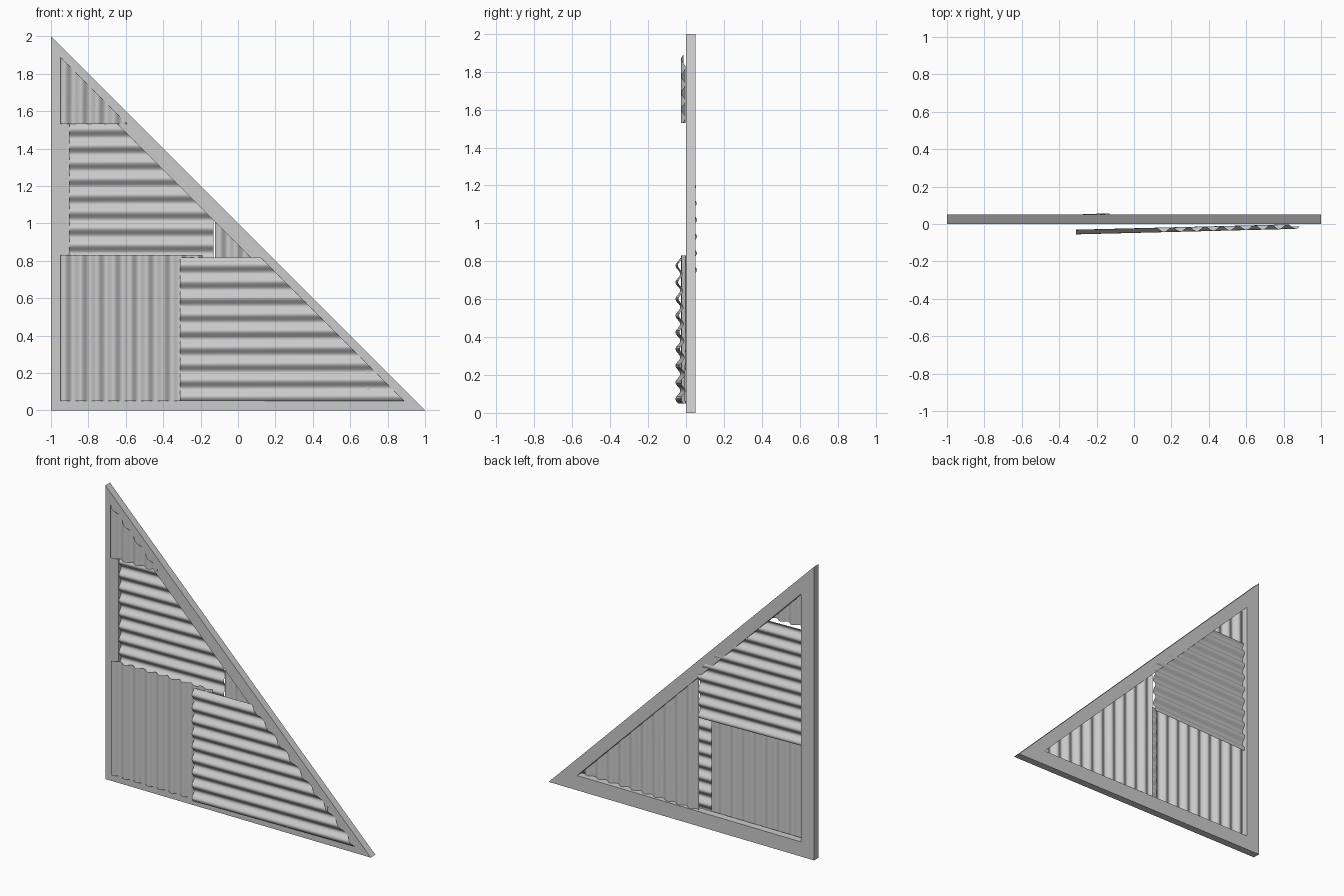
import bpy, bmesh, math
from mathutils import Vector

if "Cube" in bpy.data.objects:
    bpy.data.objects.remove(bpy.data.objects["Cube"])

PITCH, AMP = 0.088, 0.0125
HYP = 0.938          # sheets are trimmed along x + z = HYP


def finish(bm, name, smooth=False):
    me = bpy.data.meshes.new(name)
    bm.to_mesh(me)
    bm.free()
    if smooth:
        for p in me.polygons:
            p.use_smooth = True
    ob = bpy.data.objects.new(name, me)
    bpy.context.collection.objects.link(ob)
    return ob


# Triangular frame with a triangular opening
def frame(outer, inner, y0, y1):
    bm = bmesh.new()
    rings = [[bm.verts.new((x, y, z)) for x, z in loop]
             for loop, y in ((outer, y0), (outer, y1), (inner, y1), (inner, y0))]
    for r in range(4):
        a, b = rings[r], rings[(r + 1) % 4]
        for i in range(3):
            j = (i + 1) % 3
            bm.faces.new((a[i], a[j], b[j], b[i]))
    bmesh.ops.recalc_face_normals(bm, faces=bm.faces)
    return finish(bm, "triangle_frame")


# Corrugated sheet, leaning from y_left to y_right, trimmed along the slope
def sheet(name, x0, x1, z0, z1, y_left, y_right, crest, vertical):
    bm = bmesh.new()
    a, b = (x0, x1) if vertical else (z0, z1)
    n = round((b - a) / PITCH * 12)
    rows = []
    for i in range(n + 1):
        t = a + (b - a) * i / n
        wave = -AMP * math.cos(2 * math.pi * (t - crest) / PITCH)
        ends = ((t, z0), (t, z1)) if vertical else ((x0, t), (x1, t))
        row = []
        for x, z in ends:
            y = y_left + (y_right - y_left) * (x - x0) / (x1 - x0) + wave
            row.append(bm.verts.new((x, y, z)))
        rows.append(row)
    for p, q in zip(rows, rows[1:]):
        f = (p[0], q[0], q[1], p[1])
        bm.faces.new(f if vertical else f[::-1])
    bmesh.ops.bisect_plane(bm, geom=bm.verts[:] + bm.edges[:] + bm.faces[:],
                           plane_co=Vector((HYP, 0, 0)),
                           plane_no=Vector((1, 0, 1)), clear_outer=True)
    return finish(bm, name, True)


frame([(-1, 0), (1, 0), (-1, 2)],
      [(-0.9, 0.1), (0.786, 0.1), (-0.9, 1.786)], 0.0, 0.05)

# Sheets fixed to the front
sheet("lower_left_sheet", -0.95, -0.19, 0.05, 0.83, -0.0127, -0.0127, -0.928, True)
sheet("lower_right_sheet", -0.31, 0.888, 0.05, 0.817, -0.043, -0.013, 0.161, False)
sheet("top_sheet", -0.95, -0.592, 1.53, 1.888, -0.014, -0.014, -0.928, True)

# Sheets set inside the opening
sheet("middle_sheet", -0.95, -0.13, 0.74, 1.53, 0.014, 0.045, 0.886, False)
sheet("inner_right_sheet", -0.123, 0.76, 0.06, 1.06, 0.035, 0.002, -0.1, True)
